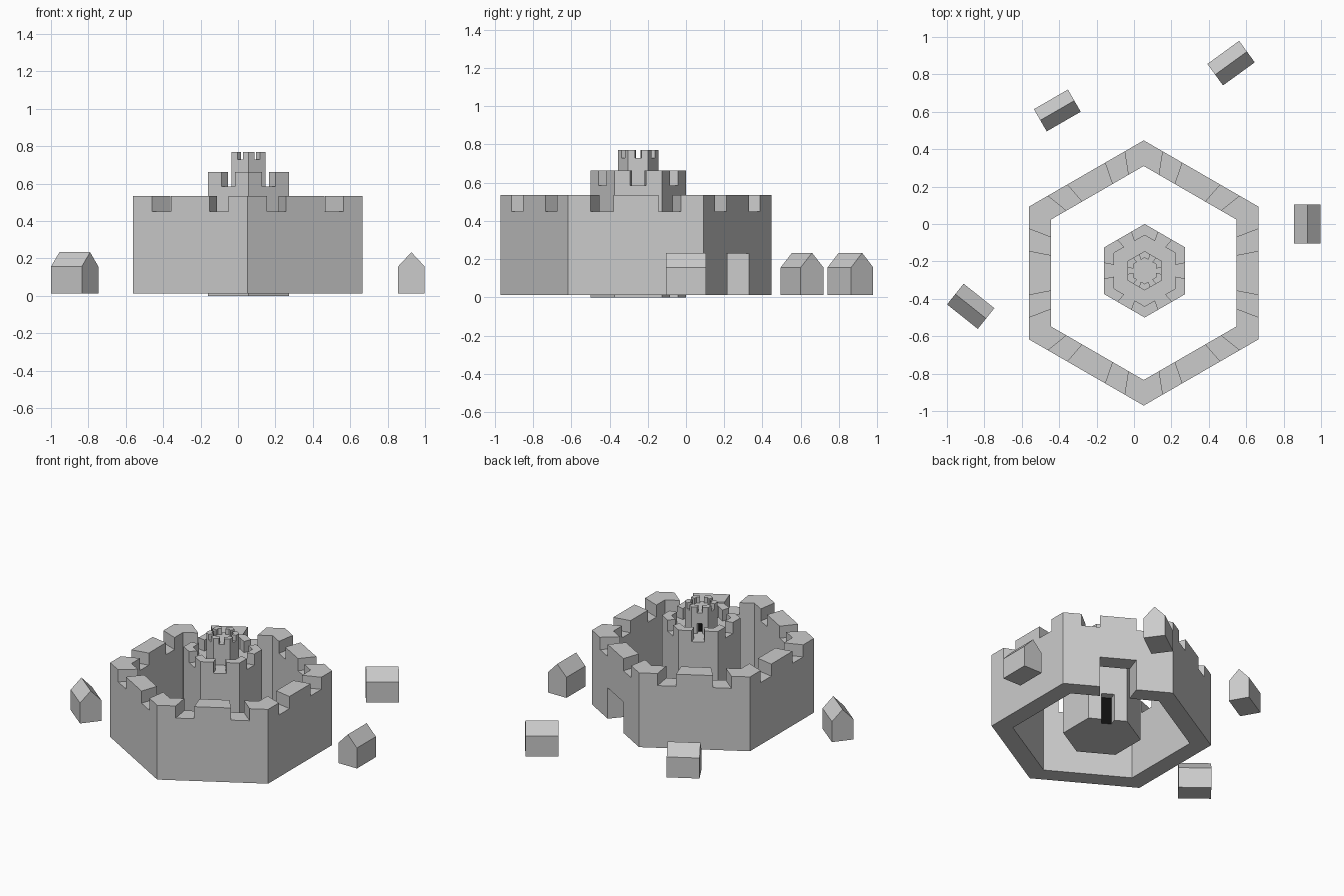
import bpy, bmesh, math
from mathutils import Vector, Matrix

if "Cube" in bpy.data.objects:
    bpy.data.objects.remove(bpy.data.objects["Cube"])

dark = bpy.data.materials.new("dark_opening")
dark.diffuse_color = (0.005, 0.005, 0.005, 1)
dark.use_nodes = True
dark.node_tree.nodes["Principled BSDF"].inputs["Base Color"].default_value = dark.diffuse_color


def finish(name, bm):
    bmesh.ops.remove_doubles(bm, verts=bm.verts, dist=1e-5)
    bmesh.ops.recalc_face_normals(bm, faces=bm.faces)
    me = bpy.data.meshes.new(name)
    bm.to_mesh(me)
    bm.free()
    ob = bpy.data.objects.new(name, me)
    bpy.context.collection.objects.link(ob)
    return ob


def hex_ring(name, center, R, r, z0, z_gap, z_top, cuts, gaps, door_side, z_door, solid):
    """Hexagonal crenellated wall; each side is cut into segments, some of them low (gaps),
    the middle segment of door_side open at the bottom. solid = floor inside at z_gap."""
    corner = lambda i: Vector((math.cos(math.radians(60 * i - 30)), math.sin(math.radians(60 * i - 30))))
    segs = []
    mid = (len(cuts) - 1) // 2
    for side in range(6):
        for k in range(len(cuts) - 1):
            a, b = (corner(side).lerp(corner(side + 1), t) for t in cuts[k:k + 2])
            low = z_door if side == door_side and k == mid else z0
            segs.append((a, b, low, z_gap if k in gaps else z_top))
    bm = bmesh.new()

    def face(*pts):
        return bm.faces.new([bm.verts.new((center[0] + d.x * s, center[1] + d.y * s, z)) for d, s, z in pts])

    for i, (a, b, lo, hi) in enumerate(segs):
        face((a, R, lo), (b, R, lo), (b, R, hi), (a, R, hi))
        inner_lo = z_gap if solid else lo
        if hi > inner_lo:
            face((b, r, inner_lo), (a, r, inner_lo), (a, r, hi), (b, r, hi))
        face((a, R, hi), (b, R, hi), (b, r, hi), (a, r, hi))
        face((b, R, lo), (a, R, lo), (a, r, lo), (b, r, lo))
        if solid and lo > z0:
            # dark back of the doorway
            face((a, r, z0), (b, r, z0), (b, r, lo), (a, r, lo)).material_index = 1
        # steps to the next segment
        nlo, nhi = segs[(i + 1) % len(segs)][2:]
        for p, q in ((lo, nlo), (hi, nhi)):
            if p != q:
                p, q = min(p, q), max(p, q)
                face((b, R, p), (b, r, p), (b, r, q), (b, R, q))
    if solid:
        for z in (z0, z_gap):
            face(*[(corner(i), r, z) for i in range(6)])
    ob = finish(name, bm)
    ob.data.materials.append(None)
    ob.data.materials.append(dark)
    return ob


# Castle: outer wall with gate, keep, and turret on top
five = [0, 1 / 6, 1 / 3, 2 / 3, 5 / 6, 1]
three = [0, 1 / 3, 2 / 3, 1]
hex_ring("outer_wall", (0.052, -0.262), 0.709, 0.572, 0.013, 0.45, 0.535, five, (1, 3), 1, 0.23, False)
hex_ring("keep", (0.057, -0.25), 0.25, 0.19, 0.0, 0.585, 0.663, three, (1,), 1, 0.19, True)
hex_ring("turret", (0.057, -0.25), 0.105, 0.07, 0.585, 0.73, 0.77, three, (1,), 2, 0.655, True)


# Houses: gabled prism, ridge along local x
def house(name, x, y, angle, length=0.21, width=0.142):
    w = width / 2
    bm = bmesh.new()
    profile = [(-w, 0.013), (w, 0.013), (w, 0.157), (0, 0.233), (-w, 0.157)]
    f = bm.faces.new([bm.verts.new((-length / 2, py, pz)) for py, pz in profile])
    ext = bmesh.ops.extrude_face_region(bm, geom=[f], use_keep_orig=True)
    moved = [v for v in ext["geom"] if isinstance(v, bmesh.types.BMVert)]
    bmesh.ops.translate(bm, verts=moved, vec=(length, 0, 0))
    bm.transform(Matrix.Translation((x, y, 0)) @ Matrix.Rotation(math.radians(angle), 4, 'Z'))
    finish(name, bm)


house("house_east", 0.927, 0.0, 90)
house("house_west", -0.873, -0.44, -38.5)
house("house_north_west", -0.41, 0.607, 30, width=0.137)
house("house_north_east", 0.519, 0.86, 36)
